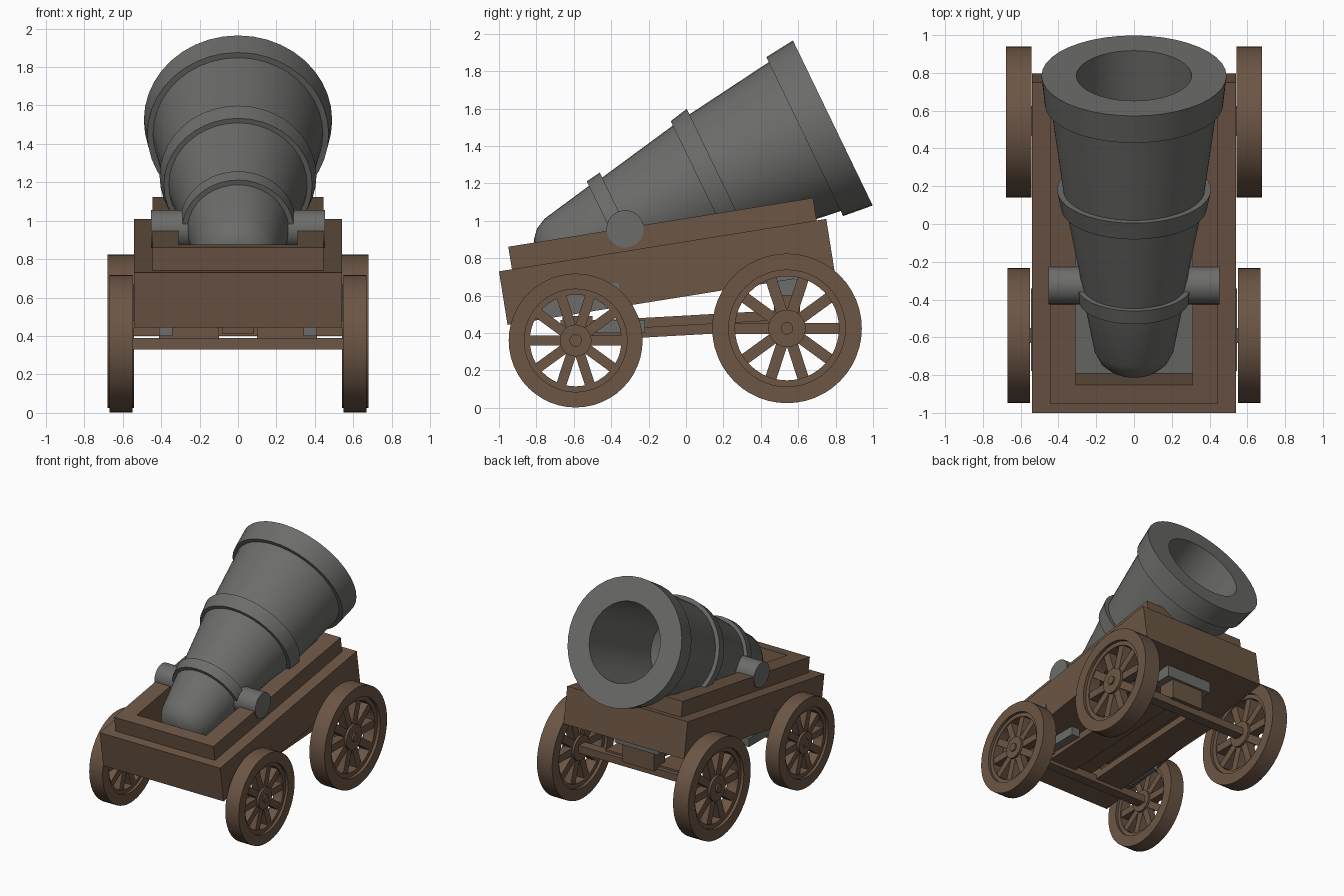
import bpy, bmesh, math
from mathutils import Matrix, Vector

if "Cube" in bpy.data.objects:
    bpy.data.objects.remove(bpy.data.objects["Cube"])


def material(name, rgb):
    m = bpy.data.materials.new(name)
    m.diffuse_color = (*rgb, 1)
    m.use_nodes = True
    m.node_tree.nodes["Principled BSDF"].inputs["Base Color"].default_value = m.diffuse_color
    return m


WOOD = material("brown wood", (0.150, 0.092, 0.059))
IRON = material("grey iron", (0.150, 0.153, 0.143))


def finish(name, bm, mat, smooth=False):
    bmesh.ops.recalc_face_normals(bm, faces=bm.faces)
    me = bpy.data.meshes.new(name)
    bm.to_mesh(me)
    bm.free()
    me.materials.append(mat)
    ob = bpy.data.objects.new(name, me)
    bpy.context.collection.objects.link(ob)
    if smooth:
        bpy.context.view_layer.objects.active = ob
        ob.select_set(True)
        bpy.ops.object.shade_smooth_by_angle(angle=math.radians(30))
        ob.select_set(False)
    return ob


def add_box(bm, lo, hi, mtx=Matrix()):
    lo, hi = Vector(lo), Vector(hi)
    s = hi - lo
    bmesh.ops.create_cube(bm, size=1, matrix=mtx @ Matrix.Translation((lo + hi) / 2)
                          @ Matrix.Diagonal((s.x, s.y, s.z, 1)))


def boxes(name, spans, mat, mtx=Matrix()):
    bm = bmesh.new()
    for lo, hi in spans:
        add_box(bm, lo, hi, mtx)
    return finish(name, bm, mat)


def add_lathe(bm, profile, mtx, n=40, closed=False):
    """Revolve (height, radius) points around local z."""
    rings = []
    for h, r in profile:
        if r == 0:
            rings.append([bm.verts.new(mtx @ Vector((0, 0, h)))] * n)
        else:
            rings.append([bm.verts.new(mtx @ Vector((r * math.cos(a), r * math.sin(a), h)))
                          for a in (2 * math.pi * i / n for i in range(n))])
    pairs = list(zip(rings, rings[1:]))
    if closed:
        pairs.append((rings[-1], rings[0]))
    for a, b in pairs:
        for i in range(n):
            j = (i + 1) % n
            vs = list(dict.fromkeys((a[i], a[j], b[j], b[i])))
            if len(vs) > 2:
                bm.faces.new(vs)


# Barrel: one revolved profile with three tapered bands and a bore
axis = Vector((0, 0.90, 0.435)).normalized()
barrel_mtx = Matrix.Translation((0, 0.785, 1.523)) @ axis.to_track_quat('Z', 'Y').to_matrix().to_4x4()
bm = bmesh.new()
add_lathe(bm, [(-1.735, 0), (-1.73, 0.07), (-1.71, 0.135), (-1.67, 0.18), (-1.61, 0.21),
               (-1.32, 0.265), (-1.32, 0.292), (-1.237, 0.303), (-1.237, 0.274),
               (-0.776, 0.36), (-0.776, 0.386), (-0.67, 0.408), (-0.67, 0.375),
               (-0.167, 0.442), (-0.167, 0.472), (0, 0.490),
               (0, 0.305), (-0.85, 0.29), (-0.95, 0.2), (-0.98, 0)], barrel_mtx)
finish("barrel", bm, IRON, True)

# Trunnion: cross bar through the barrel
side = Matrix.Rotation(math.pi / 2, 4, 'Y')
bm = bmesh.new()
add_lathe(bm, [(-0.452, 0), (-0.452, 0.1), (0.452, 0.1), (0.452, 0)],
          Matrix.Translation((0, -0.325, 0.957)) @ side, 32)
finish("trunnion", bm, IRON, True)

# Carriage: two stacked hollow frames, tilted
tilt = Matrix.Translation((0, -1.0, 0.73)) @ Matrix.Rotation(math.radians(9.1), 4, 'X')


def frame(name, hw, y0, y1, z0, z1, inner=0.31, i0=0.17, i1=1.62):
    boxes(name, [((-hw, y0, z0), (-inner, y1, z1)), ((inner, y0, z0), (hw, y1, z1)),
                 ((-inner, y0, z0), (inner, i0, z1)), ((-inner, i1, z0), (inner, y1, z1))],
          WOOD, tilt)


frame("carriage_lower_frame", 0.54, 0, 1.772, -0.29, 0)
frame("carriage_upper_frame", 0.445, 0.07, 1.72, 0, 0.122)
boxes("carriage_bottom", [((-0.31, 0.17, -0.29), (0.31, 1.62, -0.265))], WOOD, tilt)
boxes("carriage_floor_plate", [((-0.31, 0.17, -0.265), (0.31, 1.62, -0.25))], IRON, tilt)

# Iron plates behind the wheels
boxes("side_plates", [((s * 0.543 - 0.003, a, -0.288), (s * 0.543 + 0.003, b, -0.16 - c))
                      for s in (-1, 1) for a, b, c in ((0.2, 0.62, 0), (1.45, 1.6, 0.06))], IRON, tilt)


# Wheels: stepped rim, spokes and hub
def wheel(name, x, y, z, r, rim, inner, hub, half):
    bm = bmesh.new()
    mtx = Matrix.Translation((x, y, z)) @ side
    h2 = half * 0.65
    add_lathe(bm, [(-half, rim), (-half, r), (half, r), (half, rim), (h2, rim),
                   (h2, inner), (-h2, inner), (-h2, rim)], mtx, 48, True)
    add_lathe(bm, [(-h2 - .01, 0), (-h2 - .01, hub), (h2 + .01, hub), (h2 + .01, 0)], mtx, 24)
    add_lathe(bm, [(-half, 0), (-half, 0.033), (half, 0.033), (half, 0)], mtx, 16)
    for i in range(10):
        turn = mtx @ Matrix.Rotation(math.radians(36 * i + 18), 4, 'Z')
        add_box(bm, (hub * 0.8, -r * 0.075, -h2 * 0.8), (inner + 0.01, r * 0.075, h2 * 0.8), turn)
    finish(name, bm, WOOD, True)


for s, label in ((-1, "left"), (1, "right")):
    wheel("front_wheel_" + label, s * 0.61, -0.59, 0.36, 0.358, 0.275, 0.245, 0.085, 0.06)
    wheel("rear_wheel_" + label, s * 0.61, 0.54, 0.425, 0.40, 0.312, 0.278, 0.10, 0.068)

# Axle beams
boxes("front_axle", [((-0.6, -0.63, 0.33), (0.6, -0.55, 0.39))], WOOD)
boxes("rear_axle", [((-0.6, 0.50, 0.40), (0.6, 0.58, 0.46))], WOOD)

# Rails joining the axles, and blocks up to the carriage
rail = Matrix.Translation((0, -0.6, 0.36)) @ Matrix.Rotation(math.radians(3.2), 4, 'X')
boxes("undercarriage_rails", [((s * 0.22 - 0.12, 0, -0.005), (s * 0.22 + 0.12, 1.15, 0.05))
                              for s in (-1, 1)], WOOD, rail)
boxes("undercarriage_spine", [((-0.08, 0, 0.05), (0.08, 1.15, 0.10))], WOOD, rail)
boxes("axle_blocks", [((-0.41, -0.66, 0.385), (-0.1, -0.5, 0.49)), ((0.1, -0.66, 0.385), (0.41, -0.5, 0.49)),
                      ((-0.14, 0.47, 0.45), (0.14, 0.61, 0.60))], WOOD)
boxes("iron_brackets", [((s * 0.375 - 0.035, -0.67, 0.40), (s * 0.375 + 0.035, -0.22, 0.47)) for s in (-1, 1)]
      + [((-0.2, 0.45, 0.60), (0.2, 0.63, 0.69))], IRON)
